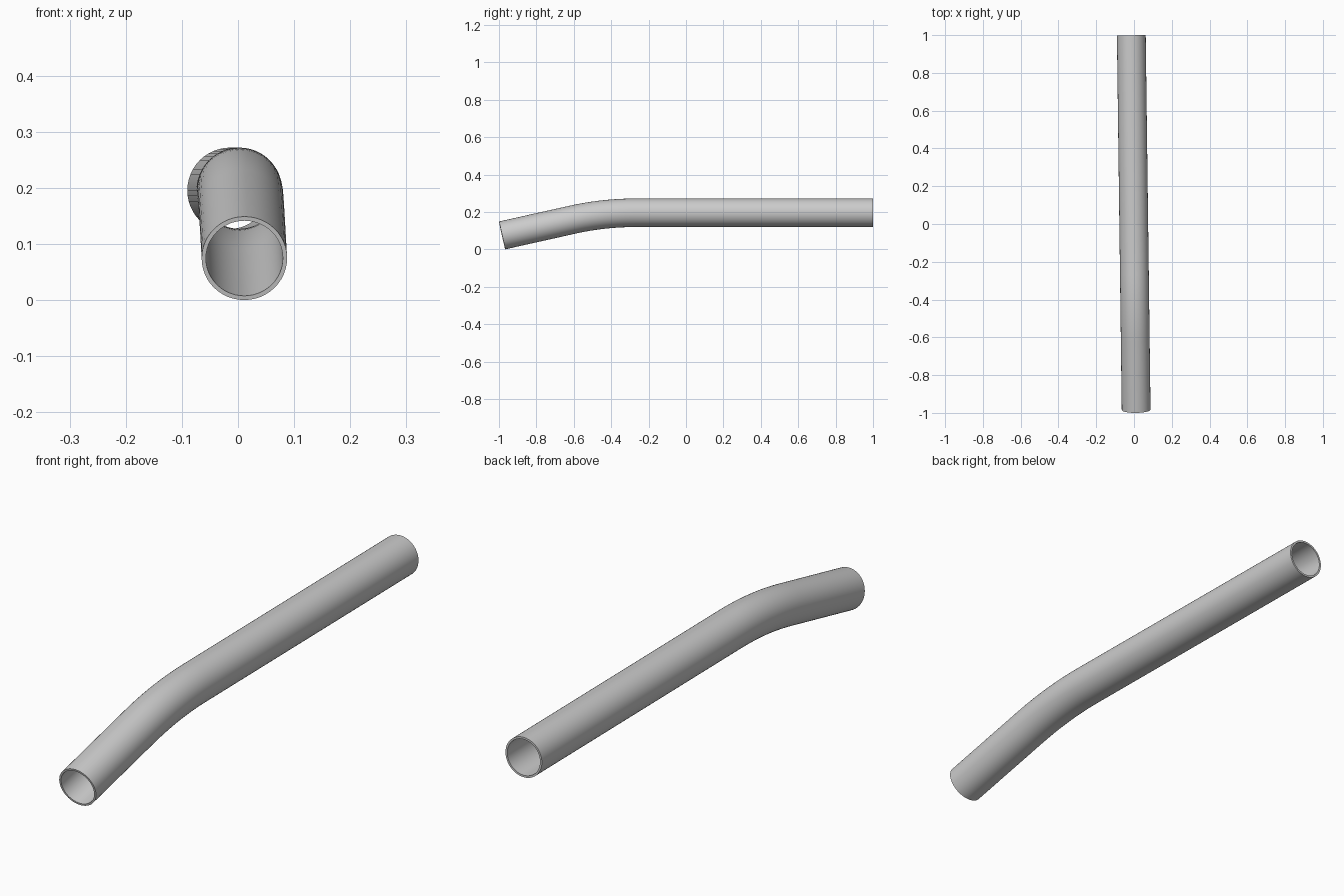
import bpy, bmesh, math
from mathutils import Vector

if "Cube" in bpy.data.objects:
    bpy.data.objects.remove(bpy.data.objects["Cube"])

R_OUT, R_IN, SIDES = 0.0762, 0.0686, 48
BEND = math.radians(12.6)      # downward bend of the front section
YAW = math.atan(0.0255 / 1.98)  # slight sideways drift of the whole pipe
Z_BACK, Z_FRONT = 0.1955, 0.0744
Y_FRONT, Y_BACK = -0.9834, 0.999
TANGENT = 0.17                 # length from bend corner to each tangent point
STEPS = 12

# Centreline stations: (y, z, tilt) from the front end to the back end
corner = Y_FRONT + (Z_BACK - Z_FRONT) / math.tan(BEND)
bend_r = TANGENT / math.tan(BEND / 2)
stations = [(Y_FRONT, Z_FRONT, BEND)]
for i in range(STEPS + 1):
    a = BEND * (1 - i / STEPS)
    stations.append((corner + TANGENT - bend_r * math.sin(a),
                     Z_BACK - bend_r * (1 - math.cos(a)), a))
stations.append((Y_BACK, Z_BACK, 0.0))

# Pipe: outer and inner walls joined by flat end rims
bm = bmesh.new()
side = Vector((math.cos(YAW), math.sin(YAW), 0))


def ring(station, radius):
    y, z, tilt = station
    centre = Vector((-y * math.tan(YAW) - 0.0013, y, z))
    forward = Vector((-math.sin(YAW) * math.cos(tilt),
                      math.cos(YAW) * math.cos(tilt), math.sin(tilt)))
    up = side.cross(forward)
    verts = []
    for k in range(SIDES):
        t = 2 * math.pi * k / SIDES
        verts.append(bm.verts.new(
            centre + radius * (math.cos(t) * side + math.sin(t) * up)))
    return verts


rings = [ring(s, R_OUT) for s in stations]
rings += [ring(s, R_IN) for s in reversed(stations)]
for a, b in zip(rings, rings[1:] + rings[:1]):
    for k in range(SIDES):
        n = (k + 1) % SIDES
        bm.faces.new((a[k], a[n], b[n], b[k]))
bmesh.ops.recalc_face_normals(bm, faces=bm.faces)

mesh = bpy.data.meshes.new("bent_pipe")
bm.to_mesh(mesh)
bm.free()
pipe = bpy.data.objects.new("bent_pipe", mesh)
bpy.context.collection.objects.link(pipe)

# Smooth walls with crisp rims
bpy.context.view_layer.objects.active = pipe
pipe.select_set(True)
bpy.ops.object.shade_smooth_by_angle(angle=math.radians(30))
